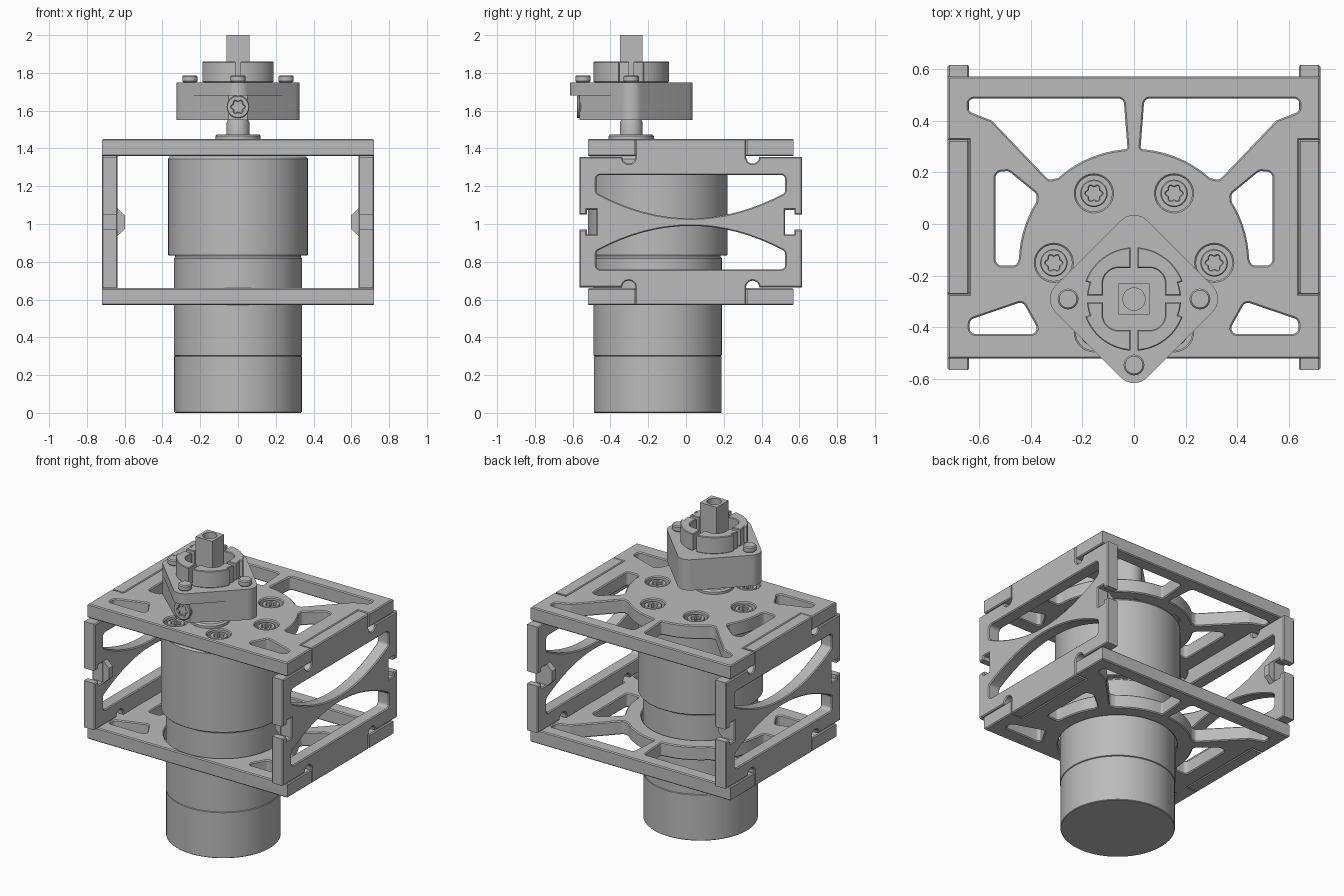
import bpy, bmesh
from math import sin, cos, tan, pi, radians
from mathutils import Matrix, Vector

cube = bpy.data.objects.get("Cube")
if cube:
    bpy.data.objects.remove(cube, do_unlink=True)

GREY = (0.5, 0.5, 0.5, 1)
metal = bpy.data.materials.new("plain grey metal")
metal.use_nodes = True
metal.diffuse_color = GREY
metal.node_tree.nodes["Principled BSDF"].inputs["Base Color"].default_value = GREY

UP = Matrix.Identity(3)
ALONG_X = Matrix(((0, 0, 1), (1, 0, 0), (0, 1, 0)))   # profile drawn in y, z
ALONG_Y = Matrix(((1, 0, 0), (0, 0, -1), (0, 1, 0)))  # profile drawn in x, z


def arc(cx, cy, r, a0, a1, n):
    angles = [radians(a0 + (a1 - a0) * i / n) for i in range(n + 1)]
    return [(cx + r * cos(a), cy + r * sin(a)) for a in angles]


def circle(cx, cy, r, n=32):
    return arc(cx, cy, r, 0, 360, n)[:-1]


def star(cx, cy, r):
    return [(cx + r * (1 + 0.16 * cos(6 * a)) * cos(a), cy + r * (1 + 0.16 * cos(6 * a)) * sin(a))
            for a in (2 * pi * i / 36 for i in range(36))]


def fillet(points, radius, n=5):
    """Round every sharp corner of a closed outline."""
    out = []
    for i, p in enumerate(points):
        p = Vector(p)
        a, b = Vector(points[i - 1]) - p, Vector(points[(i + 1) % len(points)]) - p
        angle = a.angle(b)
        if angle > radians(155):
            out.append(tuple(p))
            continue
        trim = min(radius / tan(angle / 2), 0.45 * a.length, 0.45 * b.length)
        start, end = p + a.normalized() * trim, p + b.normalized() * trim
        mid = p + (a.normalized() + b.normalized()).normalized() * (trim / cos(angle / 2))
        r = trim * tan(angle / 2)
        for k in range(n + 1):
            d = (start - mid).lerp(end - mid, k / n)
            out.append(tuple(mid + d.normalized() * r))
    return out


def flip_x(points):
    return [(-x, y) for x, y in reversed(points)]


def finish(name, mesh):
    bm = bmesh.new()
    bm.from_mesh(mesh)
    bmesh.ops.remove_doubles(bm, verts=bm.verts, dist=0.0002)
    bmesh.ops.recalc_face_normals(bm, faces=bm.faces)
    bm.to_mesh(mesh)
    bm.free()
    mesh.materials.clear()
    mesh.materials.append(metal)
    obj = bpy.data.objects.new(name, mesh)
    bpy.context.collection.objects.link(obj)
    bpy.ops.object.select_all(action='DESELECT')
    obj.select_set(True)
    bpy.context.view_layer.objects.active = obj
    bpy.ops.object.shade_smooth_by_angle(angle=radians(30))
    return obj


def prism(name, outline, lo, hi, holes=(), bevel=0.0, axes=UP):
    """Extrude a flat outline with holes between two levels."""
    curve = bpy.data.curves.new(name, 'CURVE')
    curve.dimensions, curve.fill_mode = '2D', 'BOTH'
    curve.extrude = (hi - lo) / 2 - bevel
    curve.bevel_depth, curve.bevel_resolution, curve.offset = bevel, 0, -bevel
    for loop in [outline, *holes]:
        spline = curve.splines.new('POLY')
        spline.points.add(len(loop) - 1)
        for point, (x, y) in zip(spline.points, loop):
            point.co = (x, y, 0, 1)
        spline.use_cyclic_u = True
    helper = bpy.data.objects.new(name + " helper", curve)
    bpy.context.collection.objects.link(helper)
    deps = bpy.context.evaluated_depsgraph_get()
    mesh = bpy.data.meshes.new_from_object(helper.evaluated_get(deps))
    bpy.data.objects.remove(helper, do_unlink=True)
    mesh.transform(Matrix.Translation((0, 0, (lo + hi) / 2)))
    mesh.transform(axes.to_4x4())
    return finish(name, mesh)


def lathe(name, profile, x, y, steps=96):
    bm = bmesh.new()
    verts = [bm.verts.new((r, 0, z)) for r, z in profile]
    edges = [bm.edges.new(pair) for pair in zip(verts, verts[1:])]
    bmesh.ops.spin(bm, geom=verts + edges, cent=(0, 0, 0), axis=(0, 0, 1),
                   angle=2 * pi, steps=steps)
    bmesh.ops.translate(bm, verts=bm.verts, vec=(x, y, 0))
    mesh = bpy.data.meshes.new(name)
    bm.to_mesh(mesh)
    bm.free()
    return finish(name, mesh)


def screw(name, x, y, r, lo, hi, axes=UP):
    depth = lo + (hi - lo) * 0.4
    prism(name + "_base", circle(x, y, r), lo, depth, axes=axes)
    prism(name + "_head", circle(x, y, r), depth, hi, [star(x, y, r * 0.52)], 0.004, axes)


MOTOR_Y, SHAFT_Y, MID_Z = -0.15, -0.29, 1.01

# Horizontal plates: slotted outline, spoke windows around a round hub
half = [(0.72, -0.52), (0.72, -0.27), (0.638, -0.27), (0.638, 0.325), (0.72, 0.325), (0.72, 0.57)]
plate_outline = half + flip_x(half)
back_window = fillet([(0.64, 0.485), (0.04, 0.485), (0.025, 0.29)]
                     + arc(0, MOTOR_Y, 0.44, 84, 48, 9)
                     + [(0.33, 0.17), (0.55, 0.40), (0.64, 0.435)], 0.022)
side_window = fillet([(0.535, 0.20), (0.485, 0.205), (0.375, 0.115)]
                     + arc(0, MOTOR_Y, 0.445, 32, 2, 7) + [(0.455, -0.16), (0.535, -0.16)], 0.022)
front_window = fillet([(0.635, -0.425), (0.635, -0.37), (0.43, -0.30), (0.36, -0.425)], 0.022)
windows = [back_window, side_window, front_window]
windows += [flip_x(w) for w in windows]
bolts = [(0.31 * cos(radians(a)), MOTOR_Y + 0.31 * sin(radians(a))) for a in range(0, 360, 60)]
prism("top_plate", plate_outline, 1.36, 1.45, windows + [circle(x, y, 0.07) for x, y in bolts], 0.006)
prism("bottom_plate", plate_outline, 0.57, 0.66, windows + [circle(0, MOTOR_Y - 0.003, 0.35, 64)], 0.006)

# Side plates: tabs, corner reliefs, end slots and two curved windows
upper = ([(-0.475, 1.075), (-0.525, 1.075), (-0.525, 1.05), (-0.565, 1.05), (-0.565, 1.355)]
         + arc(-0.303, 1.355, 0.035, 180, 360, 10) + [(-0.268, 1.45), (0.318, 1.45)]
         + arc(0.353, 1.355, 0.035, 180, 360, 10)
         + [(0.615, 1.355), (0.615, 1.05), (0.575, 1.05), (0.575, 1.075), (0.525, 1.075)])
bow = [0.025 + 0.5 * (1 - i / 8) for i in range(17)]
lens = fillet([(-0.475, 1.26), (0.525, 1.26)]
              + [(y, 1.03 + 0.135 * ((y - 0.025) / 0.5) ** 2) for y in bow], 0.022)


def flip_z(points):
    return [(y, 2 * MID_Z - z) for y, z in reversed(points)]


for side, s in (("left", 1), ("right", -1)):
    lo, hi = sorted((s * 0.637, s * 0.72))
    prism(side + "_side_plate", upper + flip_z(upper), lo, hi, [lens, flip_z(lens)], 0.006, ALONG_X)
    # Thickened seat behind each end slot
    seat = [(s * 0.64, 0.935), (s * 0.598, 0.975), (s * 0.598, 1.045), (s * 0.64, 1.085)]
    for end, y in (("front", -0.475), ("back", 0.485)):
        prism(f"{side}_{end}_nut_seat", seat, -y - 0.04, -y, axes=ALONG_Y)

# Motor and gearbox body
lathe("motor_body", [(0, 0), (0.334, 0), (0.338, 0.004), (0.338, 0.298), (0.333, 0.301), (0.34, 0.304),
                     (0.34, 0.818), (0.333, 0.825), (0.333, 0.832), (0.366, 0.832), (0.37, 0.837),
                     (0.37, 1.345), (0.36, 1.358), (0, 1.358)], 0, MOTOR_Y)
for i, (x, y) in enumerate(bolts):
    prism(f"bolt_seat_{i}", circle(x, y, 0.072), 1.362, 1.40)
    screw(f"mount_bolt_{i}", x, y, 0.053, 1.39, 1.44)

# Output shaft
lathe("shaft_collar", [(0, 1.44), (0.12, 1.44), (0.12, 1.465), (0.11, 1.475), (0, 1.475)], 0, SHAFT_Y, 48)
lathe("round_shaft", [(0, 1.46), (0.06, 1.46), (0.06, 1.535), (0.05, 1.56), (0, 1.56)], 0, SHAFT_Y, 48)
square = [(a * 0.06, SHAFT_Y + b * 0.06) for a, b in ((-1, -1), (1, -1), (1, 1), (-1, 1))]
prism("square_shaft", square, 1.70, 1.90)
prism("square_shaft_tip", square, 1.90, 2.0, [circle(0, SHAFT_Y, 0.043)])

# Diamond hub block, with the lower front corner cut back for a clamp screw
reach = 0.354
diamond = fillet([(0, SHAFT_Y - reach), (reach, SHAFT_Y), (0, SHAFT_Y + reach), (-reach, SHAFT_Y)], 0.07, 10)
cut_back = [(x, max(y, -0.565)) for x, y in diamond]
prism("hub_block_lower", cut_back, 1.55, 1.68)
prism("hub_block_upper", diamond, 1.68, 1.75)
screw("clamp_screw", 0, 1.62, 0.06, 0.55, 0.578, ALONG_Y)
for i, (x, y) in enumerate(((-0.255, SHAFT_Y), (0.255, SHAFT_Y), (0, SHAFT_Y - 0.255))):
    prism(f"hub_screw_{i}", circle(x, y, 0.04), 1.75, 1.787, bevel=0.006)

# Split ring on the hub
quarter = (arc(0, 0, 0.182, 4, 20, 4) + arc(0, 0, 0.2, 20, 86, 12)
           + [(0.013, 0.12)] + arc(0.06, 0.06, 0.06, 90, 0, 8) + [(0.12, 0.013)])
for name, sx, sy in (("back_left", 1, 1), ("back_right", -1, 1), ("front_left", 1, -1), ("front_right", -1, -1)):
    prism(name + "_ring_jaw", [(sx * x, SHAFT_Y + sy * y) for x, y in quarter], 1.75, 1.86, bevel=0.004)
